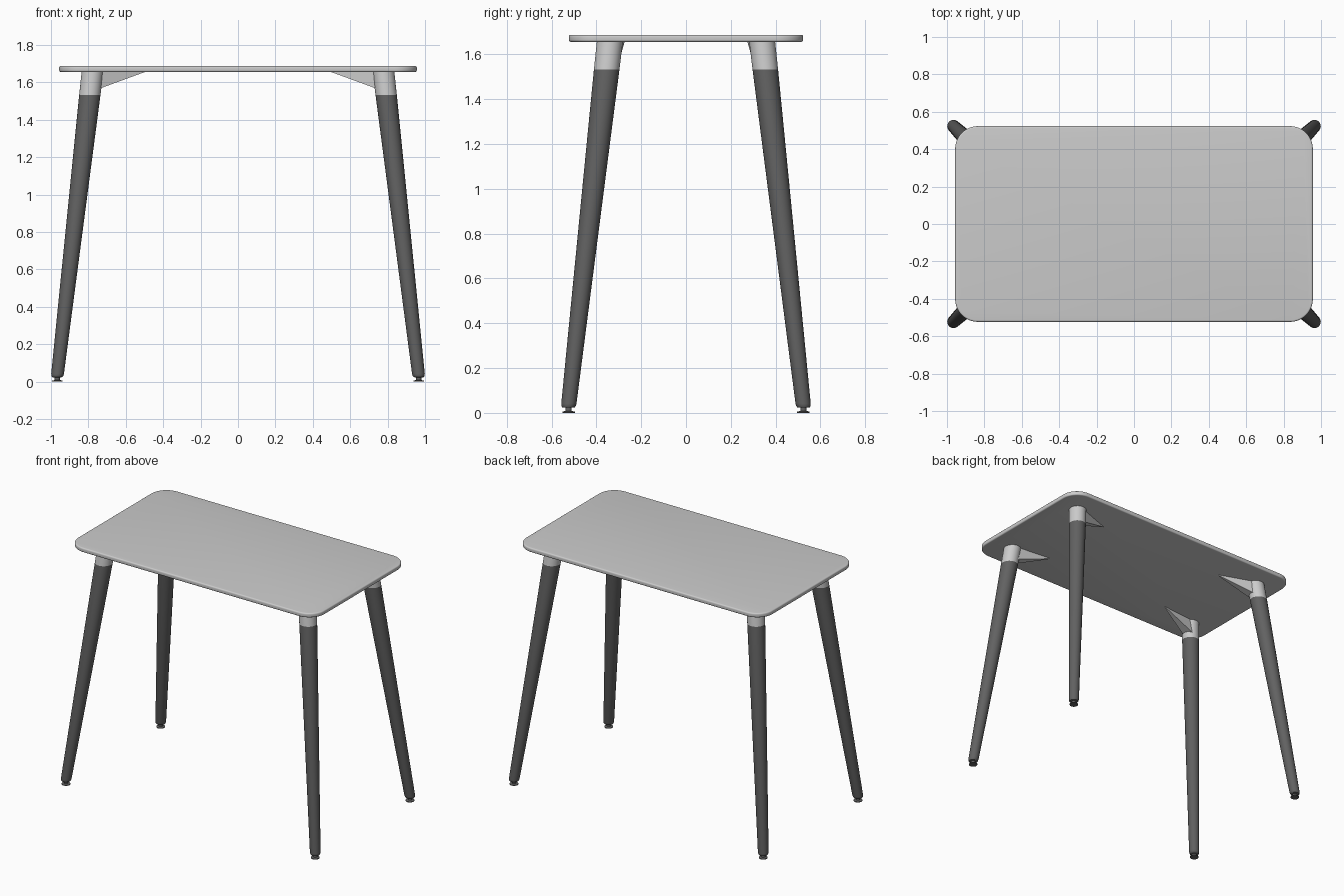
import bpy, bmesh, math
from mathutils import Vector

if "Cube" in bpy.data.objects:
    bpy.data.objects.remove(bpy.data.objects["Cube"])

TOP_Z, UNDER_Z = 1.687, 1.656
LEG_TOP, LEG_FOOT = Vector((0.778, 0.34, UNDER_Z)), Vector((0.966, 0.524, 0.03))

dark = bpy.data.materials.new("dark_grey")
dark.diffuse_color = (0.12, 0.12, 0.12, 1)
dark.use_nodes = True
dark.node_tree.nodes["Principled BSDF"].inputs["Base Color"].default_value = dark.diffuse_color


def axis(z):
    """Centre of the splayed leg at height z."""
    return LEG_FOOT.lerp(LEG_TOP, (z - LEG_FOOT.z) / (LEG_TOP.z - LEG_FOOT.z))


def loft(name, rings, mat=None, mirror=True):
    """Skin a list of equal-length point loops and cap both ends."""
    bm = bmesh.new()
    loops = [[bm.verts.new(p) for p in ring] for ring in rings]
    n = len(loops[0])
    for a, b in zip(loops, loops[1:]):
        for i in range(n):
            j = (i + 1) % n
            bm.faces.new((a[i], a[j], b[j], b[i]))
    bm.faces.new(loops[0][::-1])
    bm.faces.new(loops[-1])
    bmesh.ops.recalc_face_normals(bm, faces=bm.faces)
    me = bpy.data.meshes.new(name)
    bm.to_mesh(me)
    bm.free()
    ob = bpy.data.objects.new(name, me)
    bpy.context.collection.objects.link(ob)
    if mat:
        me.materials.append(mat)
    bpy.ops.object.select_all(action='DESELECT')
    ob.select_set(True)
    bpy.context.view_layer.objects.active = ob
    bpy.ops.object.shade_smooth_by_angle(angle=math.radians(35))
    if mirror:
        m = ob.modifiers.new("four_corners", 'MIRROR')
        m.use_axis = (True, True, False)
        m.use_mirror_merge = False
    return ob


def circle(c, r, n=40):
    return [(c.x + r * math.cos(2 * math.pi * i / n),
             c.y + r * math.sin(2 * math.pi * i / n), c.z) for i in range(n)]


def rounded_rect(hx, hy, r, z, n=12):
    pts = []
    for q, (sx, sy) in enumerate(((1, 1), (-1, 1), (-1, -1), (1, -1))):
        for i in range(n + 1):
            a = math.pi / 2 * (q + i / n)
            pts.append((sx * (hx - r) + (r * math.cos(a)),
                        sy * (hy - r) + (r * math.sin(a)), z))
    return pts


# Tabletop: rounded rectangle with softened rim
b = 0.009
rim = [(b * (1 - math.sin(t)), UNDER_Z + b * (1 - math.cos(t)))
       for t in (math.pi / 2 * k / 4 for k in range(5))]
rim += [(i, TOP_Z + UNDER_Z - z) for i, z in reversed(rim)]
loft("tabletop", [rounded_rect(0.956 - i, 0.523 - i, 0.12 - i, z) for i, z in rim],
     mirror=False)

# Legs: tapered and splayed, rounded at the foot
leg = [(0.022, 0.023), (0.028, 0.025), (0.032, 0.031), (0.034, 0.042), (0.057, 1.533)]
loft("legs", [circle(axis(z), r) for r, z in leg], dark)

# Collars joining legs to the top
loft("leg_collars", [circle(axis(z), r) for r, z in ((0.057, 1.533), (0.058, UNDER_Z + 0.004))])

# Levelling feet: flat pad and thin stem
pad = [(0.028, 0), (0.028, 0.005), (0.014, 0.009), (0.014, 0.027)]
loft("levelling_feet", [circle(Vector((LEG_FOOT.x, LEG_FOOT.y, z)), r) for r, z in pad], dark)

# Gussets: wedges tapering from the collar to a point under the top
along = (Vector((0.50, 0.277, 0)) - Vector((LEG_TOP.x, LEG_TOP.y, 0))).normalized()
side = Vector((-along.y, along.x, 0))


def section(dist, half, low):
    c = Vector((LEG_TOP.x, LEG_TOP.y, 0)) + along * dist
    top, bot = Vector((0, 0, UNDER_Z + 0.002)), Vector((0, 0, low))
    return [c + side * half + top, c - side * half + top,
            c - side * half + bot, c + side * half + bot]


loft("corner_gussets", [section(0.02, 0.036, 1.563), section(0.285, 0.003, UNDER_Z - 0.001)])
